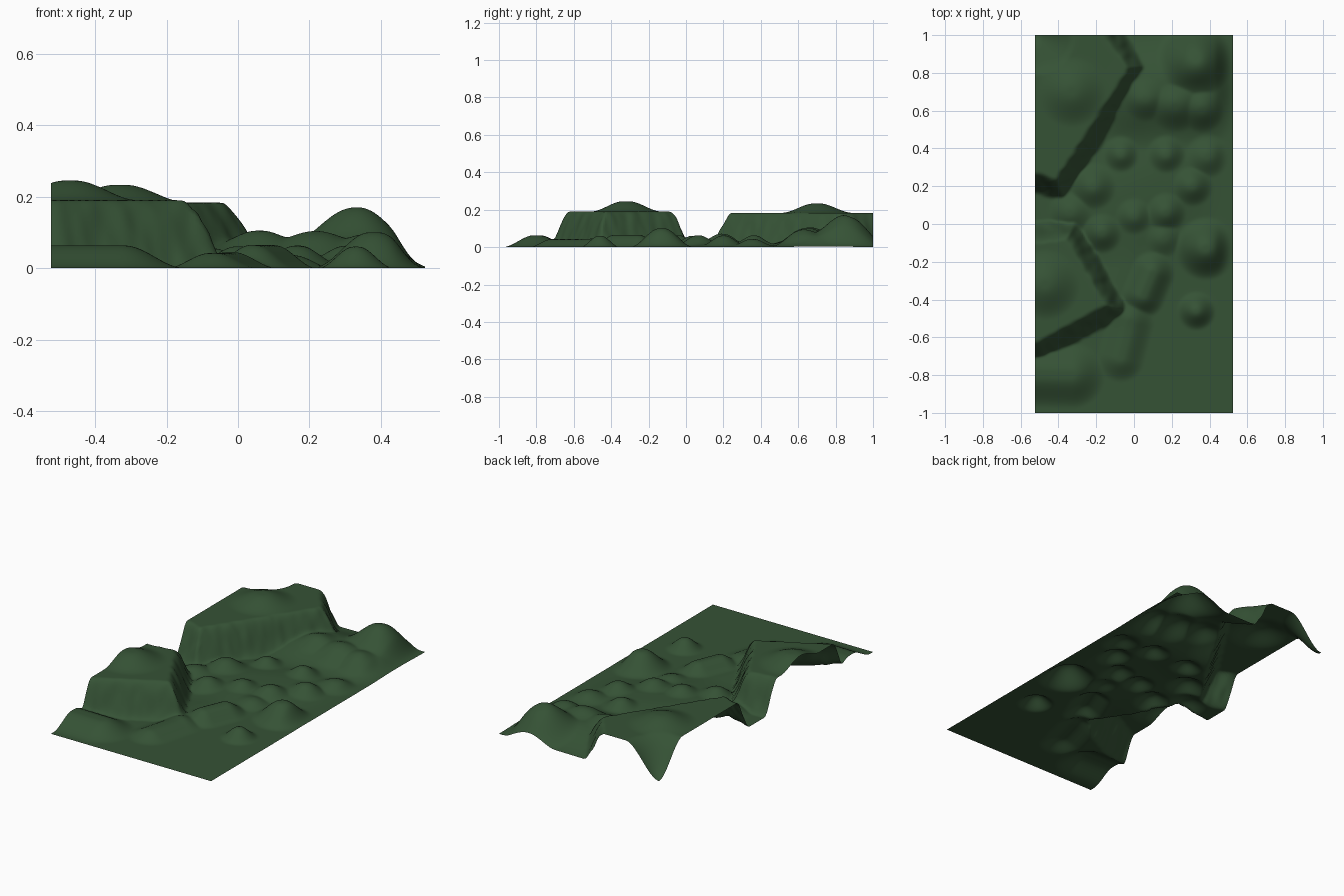
import bpy, bmesh, math
from mathutils import Vector, noise

if "Cube" in bpy.data.objects:
    bpy.data.objects.remove(bpy.data.objects["Cube"])

HX, HY = 0.524, 1.0         # half sizes of the sheet
NX, NY = 104, 200           # grid cells

# Mesas: outline at mid-cliff, and height
MESAS = [
    ([(-0.8, 0.25), (-0.52, 0.22), (-0.39, 0.18), (0.03, 0.83), (-0.10, 1.0),
      (-0.2, 1.2), (-0.8, 1.2)], 0.183),
    ([(-0.8, -0.82), (-0.52, -0.68), (-0.08, -0.45), (-0.33, -0.025),
      (-0.52, -0.045), (-0.8, -0.07)], 0.19),
]
# Humps on top of the mesas: x, y, radius, height
CAPS = [(-0.33, 0.70, 0.19, 0.05), (-0.47, -0.32, 0.19, 0.055)]
# Round mounds: x, y, radius, height
MOUNDS = [
    (0.33, 0.88, 0.21, 0.115), (0.22, 0.62, 0.14, 0.035), (0.06, 0.66, 0.12, 0.03),
    (0.38, -0.13, 0.17, 0.10), (0.33, -0.46, 0.105, 0.06),
    (-0.07, 0.37, 0.10, 0.045), (0.17, 0.37, 0.105, 0.045), (0.39, 0.36, 0.12, 0.04),
    (-0.22, 0.20, 0.13, 0.05), (0.31, 0.20, 0.11, 0.045), (0.17, 0.06, 0.11, 0.045),
    (0.00, 0.04, 0.10, 0.035), (-0.17, -0.05, 0.11, 0.045), (0.16, -0.08, 0.10, 0.025),
    (-0.34, 0.06, 0.12, 0.035), (0.36, 0.60, 0.12, 0.035),
]
# Long ridges: start, end, radius, height
RIDGES = [
    (-0.7, -0.79, -0.33, -0.80, 0.18, 0.063),
    (-0.07, -0.71, -0.02, -0.52, 0.13, 0.042),
    (0.05, -0.38, 0.10, -0.26, 0.12, 0.055),
]
# Broad swells under the mounds: start, end, radius, height
SWELLS = [
    (0.03, 0.70, 0.34, 0.73, 0.32, 0.075),
    (-0.15, 0.10, 0.15, 0.22, 0.34, 0.026),
    (-0.05, -0.35, 0.05, -0.10, 0.22, 0.015),
]


def smooth(a, b, t):
    t = min(1, max(0, (t - a) / (b - a)))
    return t * t * (3 - 2 * t)


def seg_dist(x, y, ax, ay, bx, by):
    dx, dy = bx - ax, by - ay
    t = min(1, max(0, ((x - ax) * dx + (y - ay) * dy) / (dx * dx + dy * dy + 1e-12)))
    return math.hypot(x - ax - t * dx, y - ay - t * dy)


def inside_dist(x, y, poly):
    """Signed distance to an outline, positive inside."""
    d, inside = 9.0, False
    for (ax, ay), (bx, by) in zip(poly, poly[1:] + poly[:1]):
        d = min(d, seg_dist(x, y, ax, ay, bx, by))
        if (ay > y) != (by > y) and x < (bx - ax) * (y - ay) / (by - ay) + ax:
            inside = not inside
    return d if inside else -d


def dome(d, r, h):
    return h * (1 - smooth(0.08 * r, r, d))


def blend(values, p):
    """Soft maximum."""
    return sum(v ** p for v in values) ** (1 / p)


def height(x, y):
    # rolling ground
    parts = [dome(math.hypot(x - a, y - b), r, h) for a, b, r, h in MOUNDS]
    parts += [dome(seg_dist(x, y, a, b, c, d), r, h) for a, b, c, d, r, h in RIDGES]
    ground = blend(parts, 3.5)
    ground += sum(dome(seg_dist(x, y, a, b, c, d), r, h) for a, b, c, d, r, h in SWELLS)
    # cliffs, slightly fluted
    flute = 0.008 * noise.noise(Vector((x * 22, y * 22, 0.5)))
    cliffs = [h * smooth(-0.062, 0.058, inside_dist(x, y, poly) + flute) for poly, h in MESAS]
    z = blend([ground] + cliffs, 5)
    z += sum(dome(math.hypot(x - a, y - b), r, h) for a, b, r, h in CAPS)
    # back corner and right edge run out to the ground
    z *= smooth(0, 0.22, math.hypot(x + HX, y - HY))
    z *= smooth(-0.03, 0.10, HX - x)
    return z


# Terrain sheet
bm = bmesh.new()
rows = []
for j in range(NY + 1):
    y = -HY + 2 * HY * j / NY
    rows.append([])
    for i in range(NX + 1):
        x = -HX + 2 * HX * i / NX
        rows[-1].append(bm.verts.new((x, y, height(x, y))))
for lo, hi in zip(rows, rows[1:]):
    for i in range(NX):
        bm.faces.new((lo[i], lo[i + 1], hi[i + 1], hi[i])).smooth = True
mesh = bpy.data.meshes.new("terrain")
bm.to_mesh(mesh)
bm.free()

grass = bpy.data.materials.new("dark_green_grass")
grass.diffuse_color = (0.036, 0.085, 0.036, 1)
grass.use_nodes = True
grass.node_tree.nodes["Principled BSDF"].inputs["Base Color"].default_value = grass.diffuse_color
mesh.materials.append(grass)
terrain = bpy.data.objects.new("terrain", mesh)
bpy.context.collection.objects.link(terrain)
